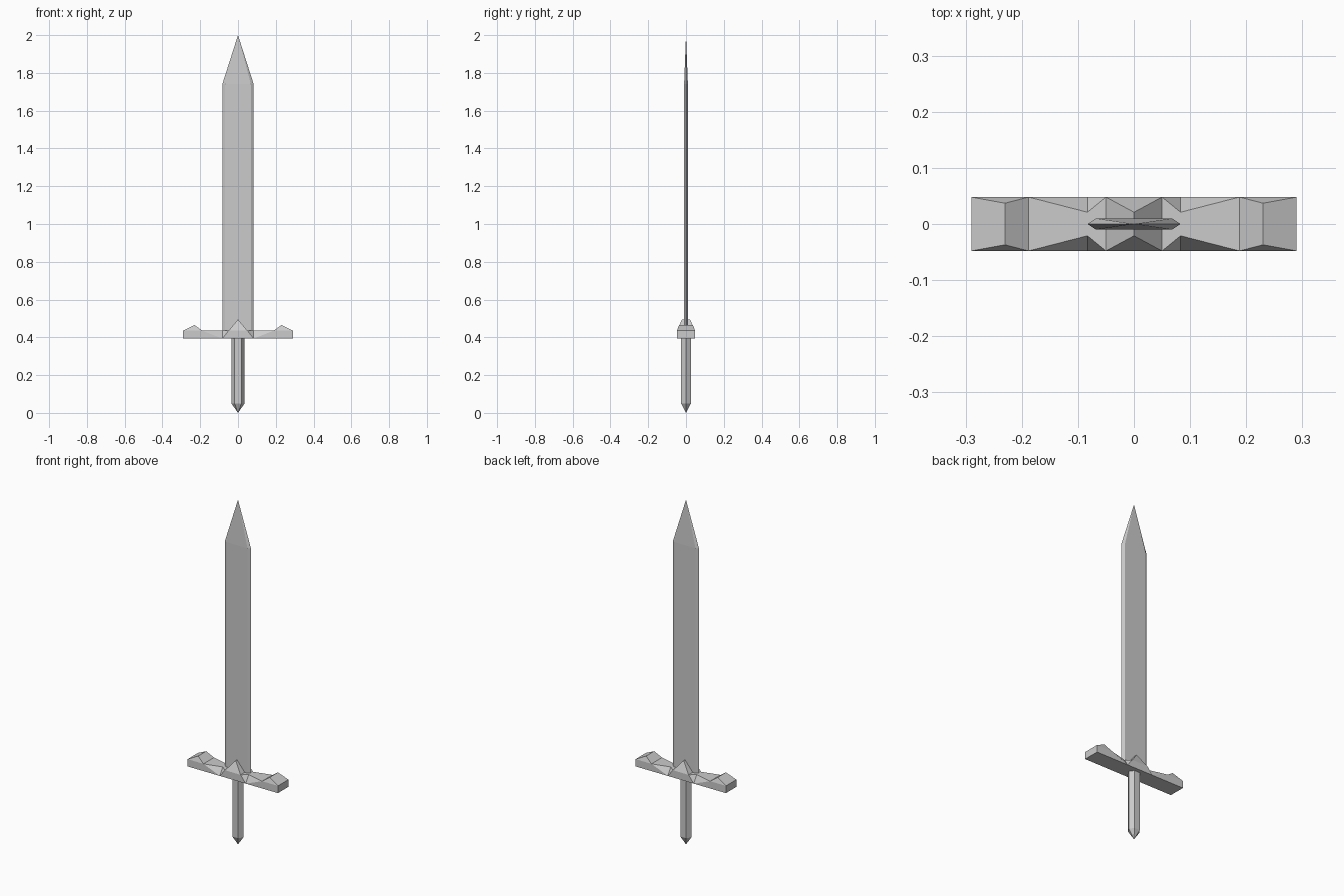
import bpy, bmesh

if "Cube" in bpy.data.objects:
    bpy.data.objects.remove(bpy.data.objects["Cube"])


def loft(name, rings, start=None, end=None):
    """Join equal-length rings of points; close each end with a cap or an apex."""
    bm = bmesh.new()
    loops = [[bm.verts.new(p) for p in ring] for ring in rings]
    n = len(loops[0])
    for a, b in zip(loops, loops[1:]):
        for i in range(n):
            j = (i + 1) % n
            bm.faces.new((a[i], a[j], b[j], b[i]))
    for loop, apex in ((loops[0], start), (loops[-1], end)):
        if apex:
            tip = bm.verts.new(apex)
            for i in range(n):
                bm.faces.new((loop[i], loop[(i + 1) % n], tip))
        else:
            bm.faces.new(loop)
    bmesh.ops.remove_doubles(bm, verts=bm.verts, dist=0.0005)
    bmesh.ops.recalc_face_normals(bm, faces=bm.faces)
    mesh = bpy.data.meshes.new(name)
    bm.to_mesh(mesh)
    bm.free()
    obj = bpy.data.objects.new(name, mesh)
    bpy.context.collection.objects.link(obj)
    return obj


def hexagon(rx, flat, ry, z):
    return [(rx, 0, z), (flat, ry, z), (-flat, ry, z),
            (-rx, 0, z), (-flat, -ry, z), (flat, -ry, z)]


# Blade: flat hexagonal bar with a pointed tip
loft("blade", [hexagon(0.083, 0.068, 0.01, 0.42), hexagon(0.083, 0.068, 0.01, 1.74)],
     end=(0, 0, 2.0))

# Grip: hexagonal rod ending in a small point
loft("grip", [hexagon(0.035, 0.018, 0.026, 0.05), hexagon(0.035, 0.018, 0.026, 0.41)],
     start=(0, 0, 0))

# Guard: half sections as x, shoulder height, top half-depth, top height
base, depth = 0.393, 0.048
half = [(0.05, 0.435, 0.048, 0.435),
        (0.083, base, 0.021, 0.435),
        (0.188, 0.435, 0.048, 0.435),
        (0.23, 0.435, 0.037, 0.465),
        (0.29, 0.435, 0.048, 0.435)]
stations = [(-s[0], *s[1:]) for s in reversed(half)] + [(0, 0.435, 0.021, 0.495)] + half
loft("guard", [[(x, -depth, base), (x, -depth, mid), (x, -yt, top),
                (x, yt, top), (x, depth, mid), (x, depth, base)]
               for x, mid, yt, top in stations])
